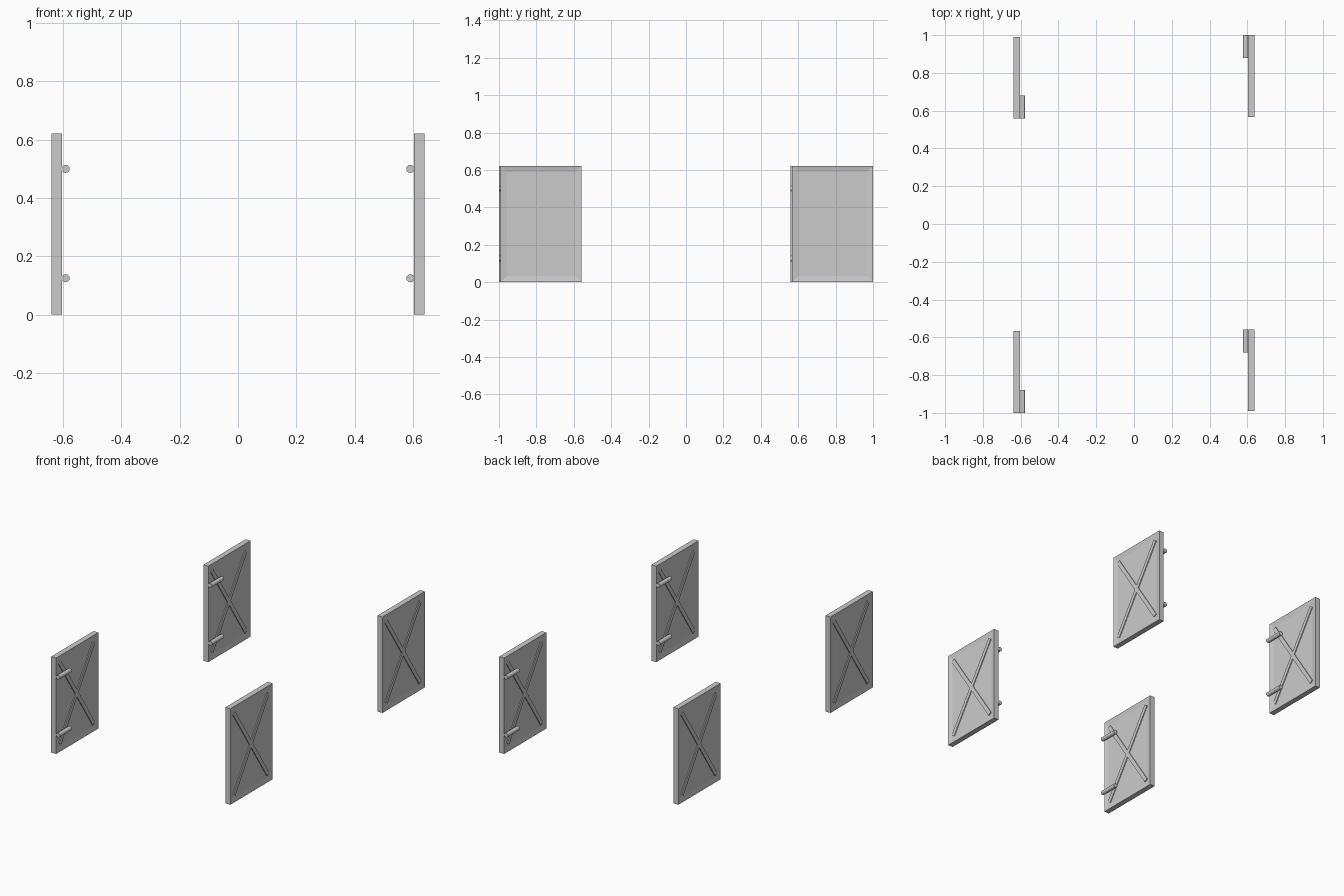
import bpy, bmesh, math
from mathutils import Matrix

if "Cube" in bpy.data.objects:
    bpy.data.objects.remove(bpy.data.objects["Cube"])

W, H, T = 0.433, 0.622, 0.035      # door leaf width, height, thickness
BORDER, DEPTH = 0.033, 0.006       # frame border and recess depth

grey = bpy.data.materials.new("plain grey")
grey.diffuse_color = (0.6, 0.6, 0.6, 1)
grey.use_nodes = True
grey.node_tree.nodes["Principled BSDF"].inputs["Base Color"].default_value = grey.diffuse_color


def make(name, bm, matrix):
    bmesh.ops.recalc_face_normals(bm, faces=bm.faces[:])
    me = bpy.data.meshes.new(name)
    bm.to_mesh(me)
    bm.free()
    me.materials.append(grey)
    ob = bpy.data.objects.new(name, me)
    bpy.context.collection.objects.link(ob)
    ob.matrix_world = matrix
    return ob


def box(bm, size, rot=0.0):
    m = Matrix.Rotation(rot, 4, 'X') @ Matrix.Diagonal((*size, 1))
    bmesh.ops.create_cube(bm, size=1, matrix=m)


def door(name, matrix):
    # slab with a recessed panel on both faces
    bm = bmesh.new()
    box(bm, (T, W, H))
    bm.normal_update()
    sides = [f for f in bm.faces if abs(f.normal.x) > 0.9]
    for f in sides:
        bmesh.ops.inset_region(bm, faces=[f], thickness=BORDER, use_even_offset=True)
        bmesh.ops.translate(bm, verts=f.verts[:], vec=-f.normal * DEPTH)
    make(name + "_panel", bm, matrix)
    # crossed braces, showing on both faces
    bm = bmesh.new()
    iw, ih = W - 2 * BORDER, H - 2 * BORDER
    ang = math.atan2(iw, ih)
    length = math.hypot(iw, ih) - 0.035
    for s in (1, -1):
        box(bm, (T - 0.001, 0.026, length), s * ang)
    make(name + "_cross_brace", bm, matrix)
    # two horizontal round pegs on the inner face
    for label, z in (("lower", 0.125), ("upper", 0.5)):
        bm = bmesh.new()
        m = (Matrix.Translation((T / 2 + 0.0135, -W / 2 + 0.061, z - H / 2))
             @ Matrix.Rotation(math.pi / 2, 4, 'X'))
        bmesh.ops.create_cone(bm, cap_ends=True, segments=12, radius1=0.0138,
                              radius2=0.0138, depth=0.122, matrix=m)
        make(f"{name}_{label}_hinge_peg", bm, matrix)


# left doors, and the same pair turned half round for the right side
for side, turn in (("left", 0.0), ("right", math.pi)):
    for i, y in enumerate((-1 + W / 2, 0.558 + W / 2)):
        m = Matrix.Rotation(turn, 4, 'Z') @ Matrix.Translation((-0.6215, y, H / 2))
        door(f"{side}_door_{i + 1}", m)
